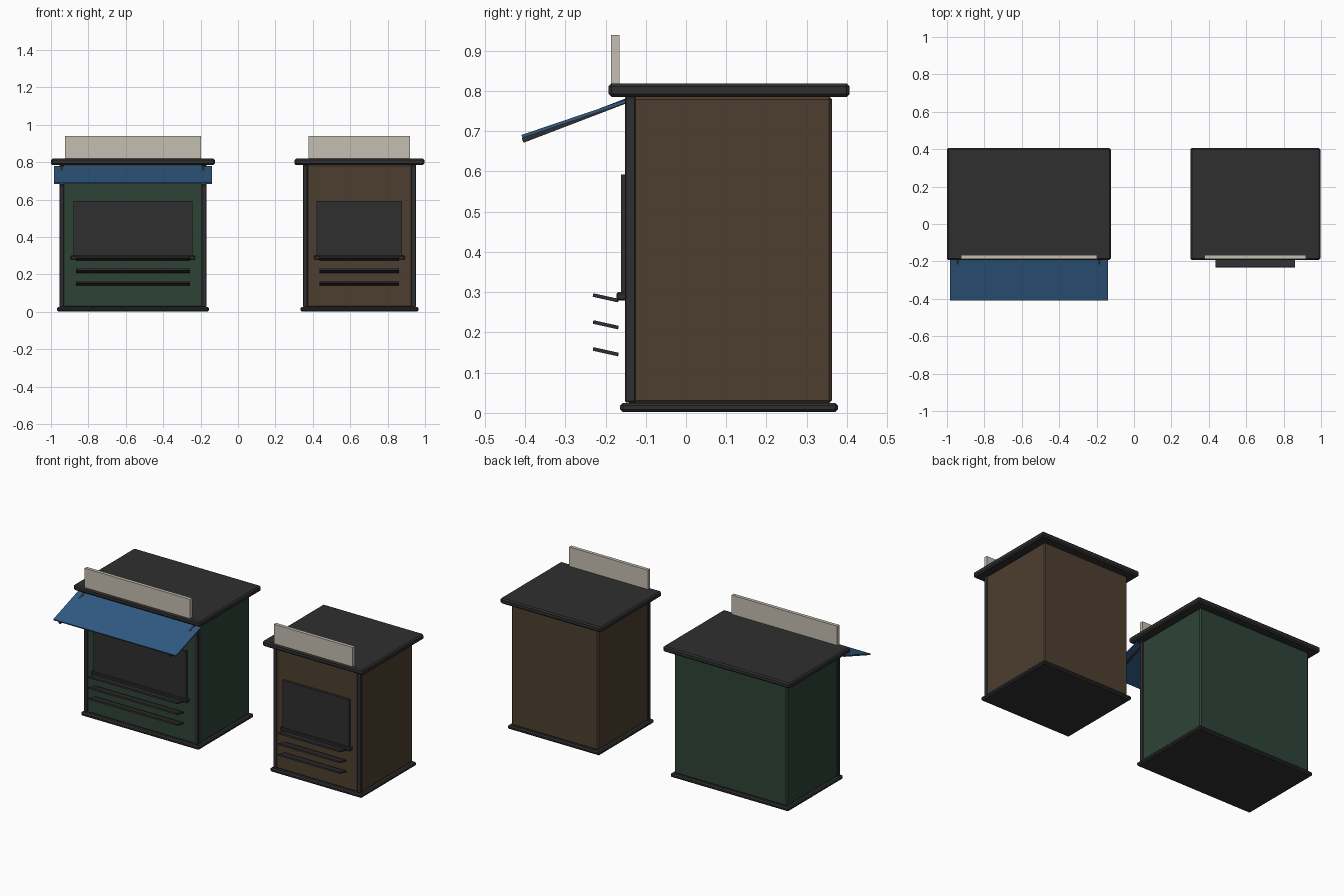
import bpy
from math import atan2, hypot
from mathutils import Vector

cube = bpy.data.objects.get("Cube")
if cube:
    bpy.data.objects.remove(cube, do_unlink=True)


def material(name, r, g, b):
    m = bpy.data.materials.new(name)
    m.use_nodes = True
    m.diffuse_color = (r, g, b, 1)
    m.node_tree.nodes["Principled BSDF"].inputs["Base Color"].default_value = (r, g, b, 1)
    return m


DARK = material("charcoal", 0.028, 0.028, 0.028)
GREEN = material("dark green", 0.027, 0.057, 0.039)
BROWN = material("brown", 0.075, 0.049, 0.029)
BLUE = material("awning blue", 0.031, 0.105, 0.235)
CREAM = material("cream", 0.56, 0.52, 0.44)


def box(name, x, y, z, mat, bevel=0.0):
    """Box from (min, max) ranges, with an optional chamfer."""
    lo, hi = Vector((x[0], y[0], z[0])), Vector((x[1], y[1], z[1]))
    bpy.ops.mesh.primitive_cube_add(size=1, location=(lo + hi) / 2)
    ob = bpy.context.object
    ob.name = name
    ob.scale = hi - lo
    bpy.ops.object.transform_apply(location=False, rotation=False, scale=True)
    ob.data.materials.append(mat)
    if bevel:
        mod = ob.modifiers.new("chamfer", "BEVEL")
        mod.width = bevel
        mod.segments = 1
    return ob


def slab(name, x, start, end, thickness, mat):
    """Tilted board whose centre line runs between two (y, z) points."""
    dy, dz = end[0] - start[0], end[1] - start[1]
    half = hypot(dy, dz) / 2
    ob = box(name, x, (-half, half), (-thickness / 2, thickness / 2), mat)
    ob.location.y = (start[0] + end[0]) / 2
    ob.location.z = (start[1] + end[1]) / 2
    ob.rotation_euler.x = atan2(dz, dy)
    return ob


def kiosk(name, cx, body, window, sill, shelf, sign, wall):
    def span(half):
        return (cx - half, cx + half)

    # Shell
    box(name + "_base", span(body + 0.018), (-0.164, 0.378), (0.002, 0.025), DARK, 0.007)
    box(name + "_body", span(body), (-0.147, 0.363), (0.024, 0.786), wall, 0.007)
    box(name + "_roof", span(body + 0.049), (-0.193, 0.407), (0.785, 0.819), DARK, 0.008)
    box(name + "_sign", span(sign), (-0.186, -0.165), (0.819, 0.939), CREAM)

    # Front corner posts
    for side, s in (("left", 1), ("right", -1)):
        edges = sorted((cx + s * (body + 0.004), cx + s * (body - 0.022)))
        box(f"{name}_{side}_post", edges, (-0.152, -0.125), (0.026, 0.786), DARK, 0.003)

    # Serving window and ledge
    box(name + "_window", span(window), (-0.162, -0.145), (0.29, 0.592), DARK)
    box(name + "_ledge", span(sill), (-0.173, -0.145), (0.279, 0.3), DARK, 0.004)

    # Display shelves tilted toward the wall
    for i in range(3):
        z = 0.151 + i * 0.067
        slab(f"{name}_shelf_{i + 1}", span(shelf), (-0.231, z + 0.008),
             (-0.168, z - 0.006), 0.009, DARK)


kiosk("large_kiosk", -0.562, 0.389, 0.318, 0.333, 0.305, 0.363, GREEN)
kiosk("small_kiosk", 0.649, 0.298, 0.228, 0.243, 0.212, 0.271, BROWN)

# Awning on the large kiosk with its two support arms
slab("awning", (-0.985, -0.14), (-0.408, 0.687), (-0.145, 0.776), 0.008, BLUE)
for side, x in (("left", -0.185), ("right", -0.943)):
    slab(f"awning_{side}_arm", (x - 0.007, x + 0.007), (-0.406, 0.677),
         (-0.145, 0.777), 0.012, DARK)
